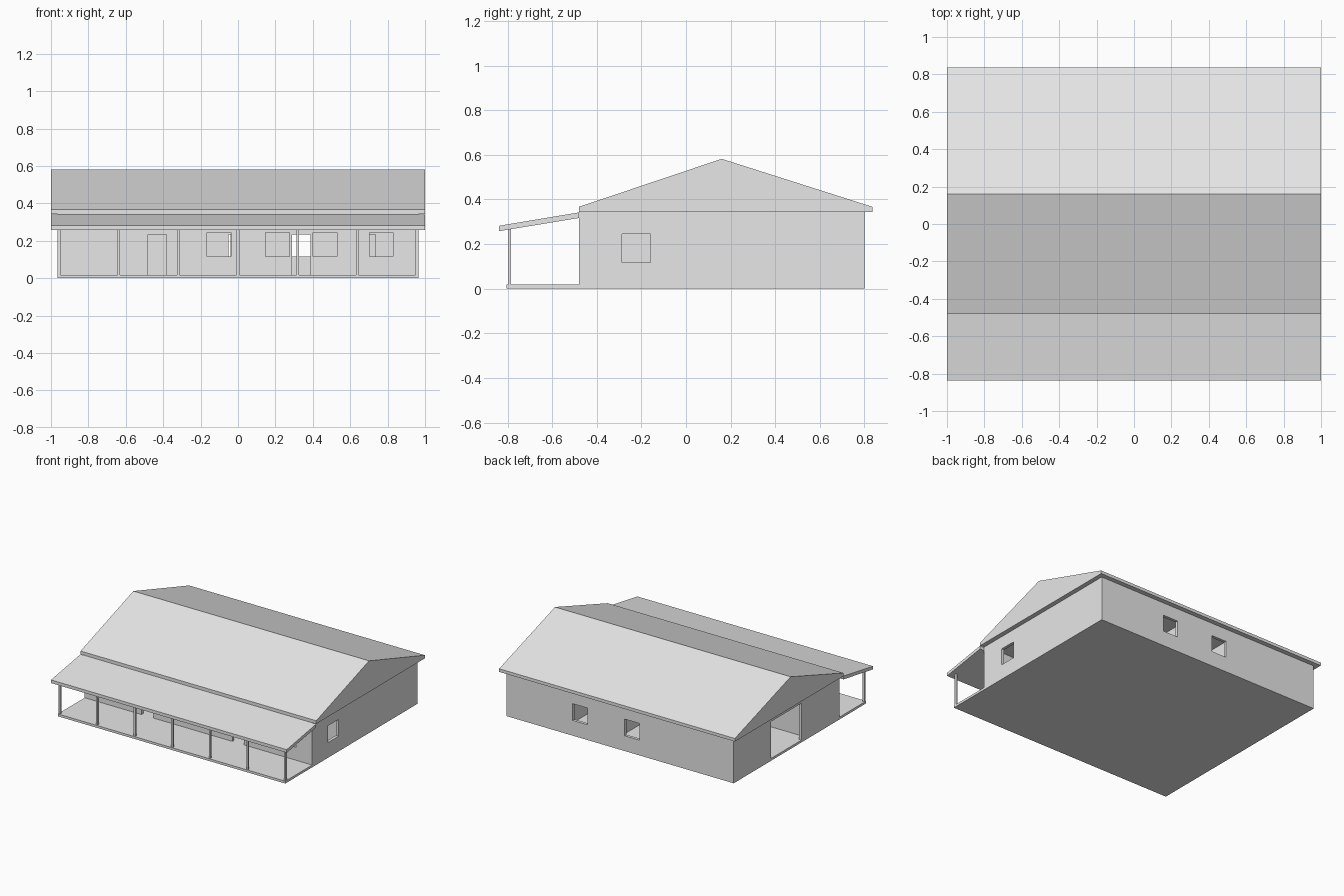
import bpy, bmesh
from mathutils import Vector

if "Cube" in bpy.data.objects:
    bpy.data.objects.remove(bpy.data.objects["Cube"])

grey = bpy.data.materials.new("plain_grey")
grey.diffuse_color = (0.8, 0.8, 0.8, 1)
grey.use_nodes = True
grey.node_tree.nodes["Principled BSDF"].inputs["Base Color"].default_value = grey.diffuse_color

HX, Y0, Y1 = 0.965, -0.48, 0.80      # house half length, front and back faces
FLOOR, TOP, T = 0.018, 0.343, 0.022  # slab top, wall top, wall thickness
SILL, HEAD, DOOR = 0.117, 0.245, 0.235


def finish(name, bm):
    bmesh.ops.recalc_face_normals(bm, faces=bm.faces)
    me = bpy.data.meshes.new(name)
    bm.to_mesh(me)
    bm.free()
    me.materials.append(grey)
    ob = bpy.data.objects.new(name, me)
    bpy.context.collection.objects.link(ob)
    return ob


def extrude_faces(bm, vec):
    geom = bmesh.ops.extrude_face_region(bm, geom=bm.faces[:])["geom"]
    verts = [g for g in geom if isinstance(g, bmesh.types.BMVert)]
    bmesh.ops.translate(bm, verts=verts, vec=vec)


def prism(name, profile, x0, x1):
    """Side profile (y, z) swept along x."""
    bm = bmesh.new()
    bm.faces.new([bm.verts.new((x0, y, z)) for y, z in profile])
    extrude_faces(bm, Vector((x1 - x0, 0, 0)))
    return finish(name, bm)


def box(name, x0, x1, y0, y1, z0, z1):
    return prism(name, [(y0, z0), (y1, z0), (y1, z1), (y0, z1)], x0, x1)


def wall(name, along, at, u0, u1, holes=(), thick=T):
    """Wall along x or y with rectangular openings (u0, u1, z0, z1)."""
    us = sorted({u0, u1, *[h[i] for h in holes for i in (0, 1)]})
    zs = sorted({FLOOR, TOP, *[h[i] for h in holes for i in (2, 3)]})
    point = (lambda u, z: (u, at, z)) if along == "x" else (lambda u, z: (at, u, z))
    bm = bmesh.new()
    grid = {(u, z): bm.verts.new(point(u, z)) for u in us for z in zs}
    for a, b in zip(us, us[1:]):
        for c, d in zip(zs, zs[1:]):
            mu, mz = (a + b) / 2, (c + d) / 2
            if not any(h[0] < mu < h[1] and h[2] < mz < h[3] for h in holes):
                bm.faces.new([grid[a, c], grid[b, c], grid[b, d], grid[a, d]])
    bmesh.ops.delete(bm, geom=[v for v in bm.verts if not v.link_faces], context="VERTS")
    extrude_faces(bm, Vector((0, thick, 0)) if along == "x" else Vector((thick, 0, 0)))
    return finish(name, bm)


def window(u, w=0.128):
    return (u, u + w, SILL, HEAD)


def door(u, w=0.1, top=DOOR):
    return (u, u + w, FLOOR, top)


# Floor slab shared by house and porch
box("floor_slab", -HX, HX, -0.805, Y1, 0, FLOOR)

# Outer walls
wall("front_wall", "x", Y0, -HX, HX,
     [door(-0.482), door(0.288)] + [window(u) for u in (-0.166, 0.148, 0.402, 0.702)])
wall("back_wall", "x", Y1, -HX, HX, [window(-0.167), window(0.274)], -T)
wall("right_wall", "y", HX, Y0 + T, Y1 - T, [window(-0.287)], -T)
wall("left_wall", "y", -HX, Y0 + T, Y1 - T, [door(-0.02, 0.37, 0.30)])

# Room partitions
wall("corridor_partition", "x", -0.10, -HX + T, HX - T,
     [door(-0.05), door(0.288), door(0.635)])
for i, x in enumerate((-0.30, 0.10, 0.50)):
    wall(f"room_partition_{i + 1}", "y", x, -0.10 + T, Y1 - T)

# Main gable roof
prism("gable_roof", [(Y0, TOP), (0.836, TOP), (0.836, 0.367), (0.16, 0.582), (Y0, 0.367)], -1, 1)

# Porch roof and posts
prism("porch_roof", [(-0.838, 0.258), (Y0, 0.317), (Y0, 0.342), (-0.838, 0.282)], -1, 1)
for i in range(7):
    x = -0.957 + i * 0.319
    box(f"porch_post_{i + 1}", x - 0.007, x + 0.007, -0.799, -0.785, FLOOR, 0.27)
